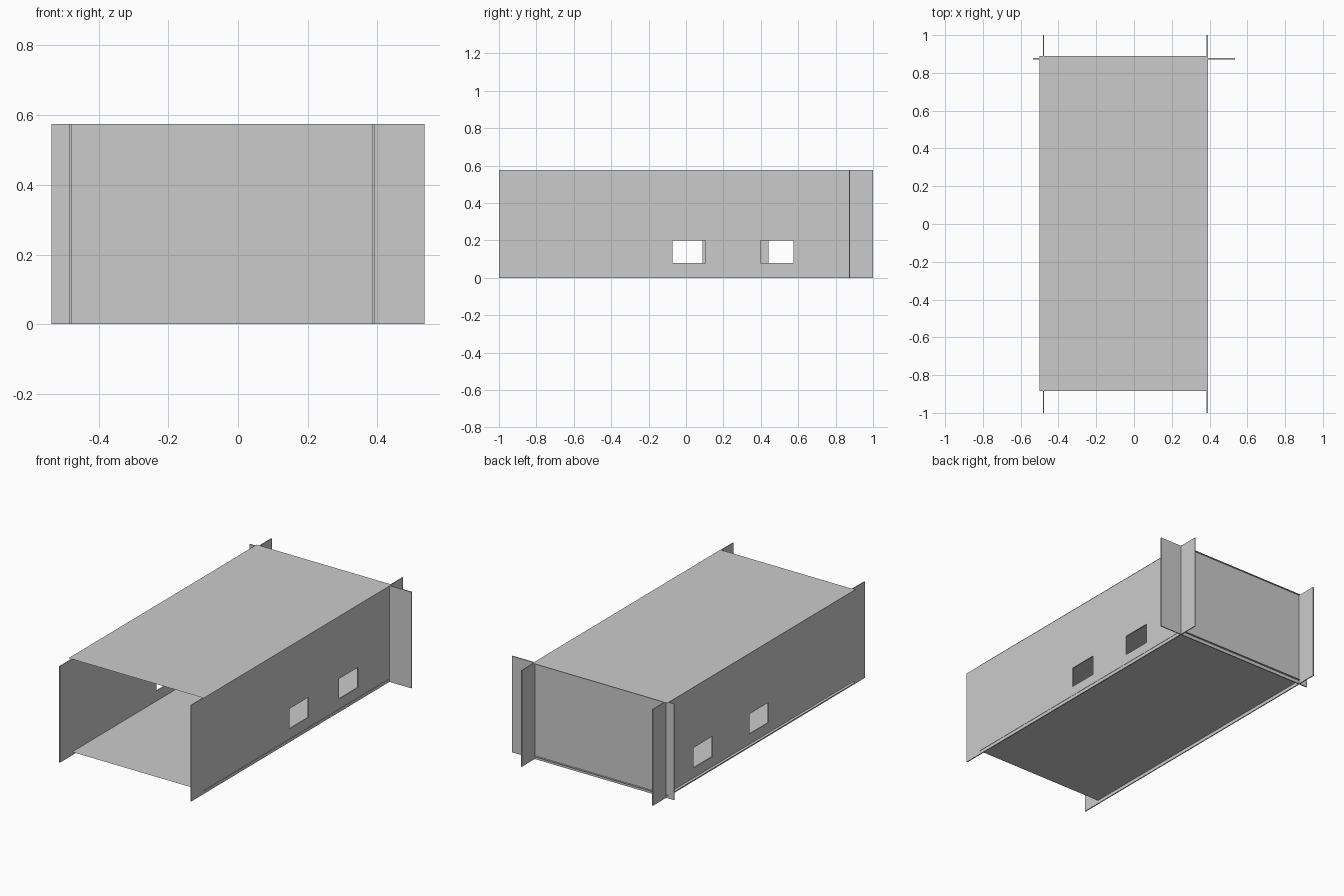
import bpy, bmesh

if "Cube" in bpy.data.objects:
    bpy.data.objects.remove(bpy.data.objects["Cube"])

H = 0.575        # wall height
T = 0.006        # wall sheet thickness
WIN_Z = (0.08, 0.20)


def panel(name, us, vs, place, holes=(), thickness=0.0):
    """Flat sheet on a u/v grid; cells listed in holes are left open."""
    bm = bmesh.new()
    pts = [[bm.verts.new(place(u, v)) for v in vs] for u in us]
    for i in range(len(us) - 1):
        for j in range(len(vs) - 1):
            if (i, j) not in holes:
                bm.faces.new((pts[i][j], pts[i + 1][j],
                              pts[i + 1][j + 1], pts[i][j + 1]))
    # merge the coplanar cells into clean faces
    bmesh.ops.dissolve_limit(bm, angle_limit=0.01, verts=bm.verts[:], edges=bm.edges[:])
    me = bpy.data.meshes.new(name)
    bm.to_mesh(me)
    bm.free()
    ob = bpy.data.objects.new(name, me)
    bpy.context.collection.objects.link(ob)
    if thickness:
        mod = ob.modifiers.new("thickness", 'SOLIDIFY')
        mod.thickness = thickness
        mod.offset = 0
    return ob


# Long side walls, each with two windows
for name, x, wins in (("left_wall", -0.48, (-0.09, 0.088, 0.44, 0.618)),
                      ("right_wall", 0.388, (-0.073, 0.105, 0.397, 0.575))):
    panel(name, (-1, *wins, 1), (0, *WIN_Z, H),
          lambda y, z, x=x: (x, y, z), holes={(1, 1), (3, 1)}, thickness=T)

# Back wall, crossing past both side walls
panel("back_wall", (-0.535, 0.535), (0, H),
      lambda x, z: (x, 0.875, z), thickness=T)

# Floor and roof sheets
for name, z in (("floor", 0.02), ("roof", H)):
    panel(name, (-0.5, 0.393), (-0.885, 0.89), lambda x, y, z=z: (x, y, z))
